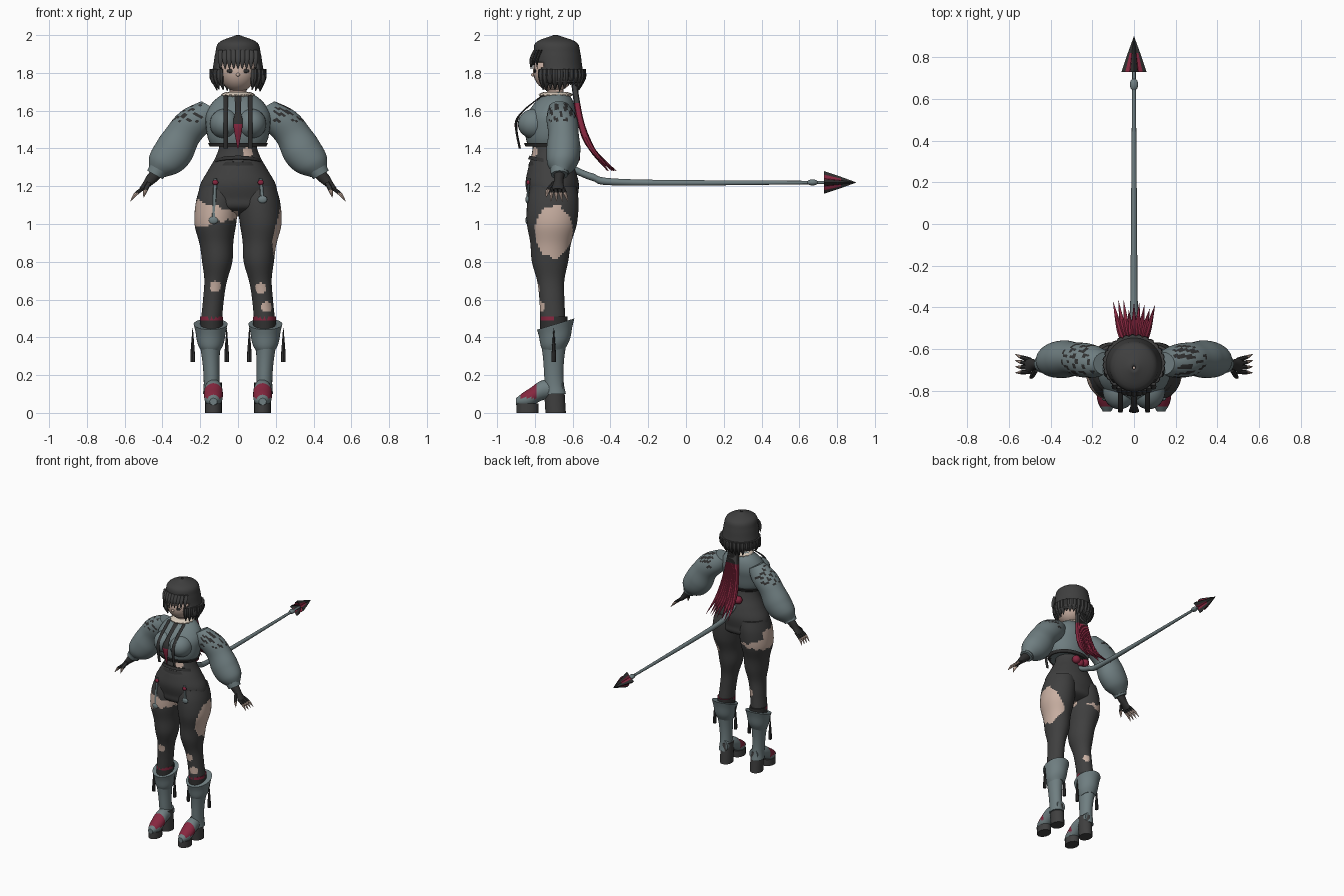
import bpy, bmesh, math, random
from mathutils import Vector, Matrix

cube = bpy.data.objects.get("Cube")
if cube:
    bpy.data.objects.remove(cube, do_unlink=True)
random.seed(4)
X, Y, Z = Vector((1, 0, 0)), Vector((0, 1, 0)), Vector((0, 0, 1))
arm_axis = Vector((.9, 0, .5))
body_y = -.7  # every part is placed relative to the standing axis of the body
tail_z = 1.22
made = []


def colour(name, red, green, blue):
    material = bpy.data.materials.new(name)
    material.use_nodes = True
    material.diffuse_color = (red, green, blue, 1)
    shader = material.node_tree.nodes["Principled BSDF"]
    shader.inputs["Base Color"].default_value = (red, green, blue, 1)
    return material


charcoal = colour("charcoal", .05, .05, .05)
trim = colour("dark trim", .03, .03, .03)
slate = colour("slate cloth", .16, .21, .22)
skin = colour("skin", .58, .43, .36)
crimson = colour("crimson", .24, .02, .05)
cream = colour("cream", .7, .6, .5)


def finish(name, bm, materials, rule):
    """Turn a bmesh into an object, colouring faces by a rule on their centre."""
    bmesh.ops.recalc_face_normals(bm, faces=bm.faces[:])
    if rule:
        for face in bm.faces:
            face.material_index = int(rule(face.calc_center_median()))
    mesh = bpy.data.meshes.new(name)
    bm.to_mesh(mesh)
    bm.free()
    for material in materials:
        mesh.materials.append(material)
    part = bpy.data.objects.new(name, mesh)
    part.location.y = body_y
    bpy.context.collection.objects.link(part)
    made.append(part)
    return part


def sample(rows, t):
    """Point on a smooth curve through evenly timed rows (numbers or vectors)."""
    last = len(rows) - 1
    if last == 0:
        return rows[0]
    i = min(int(t * last), last - 1)
    t = t * last - i
    a, b, c, d = (rows[max(0, min(last, i + k))] for k in (-1, 0, 1, 2))
    return b + t * ((c - a) + t * (2 * a - 5 * b + 4 * c - d + t * (3 * b - a - 3 * c + d))) / 2


def sweep(name, path, widths, *materials, flat=(1,), across=X, depth=Y, sides=16, rings=16,
          rule=None, mirror=1, star=(1,), keep=None, tilt=0):
    """Skin ellipses along a path; flat is the depth of each ellipse over its width."""
    bm = bmesh.new()
    path = [Vector(p) for p in path]
    loops = []
    for k in range(rings):
        t = k / (rings - 1)
        centre, width = sample(path, t), sample(widths, t)
        loop = []
        for i in range(sides):
            turn = math.tau * i / sides
            spoke = across * math.cos(turn) + depth * math.sin(turn) * sample(flat, t)
            spoke *= width * star[i % len(star)]
            spoke.z += tilt * spoke.y
            point = centre + spoke
            point.x *= mirror
            loop.append(bm.verts.new(point))
        loops.append(loop)
    for low, high in zip(loops, loops[1:]):
        for i in range(sides):
            bm.faces.new((low[i - 1], low[i], high[i], high[i - 1]))
    if keep:
        drop = [face for face in bm.faces if not keep(face.calc_center_median())]
        bmesh.ops.delete(bm, geom=drop, context='FACES')
    else:
        bm.faces.new(loops[0])
        bm.faces.new(loops[-1])
    return finish(name, bm, materials, rule)


def strand(name, path, width, *materials, **options):
    """A thin sweep that tapers to a point."""
    return sweep(name, path, (width, width, width / 9), *materials, sides=8, **options)


def ball(name, centre, size, material):
    bm = bmesh.new()
    place = Matrix.Translation(centre) @ Matrix.Diagonal((*size, 1))
    bmesh.ops.create_uvsphere(bm, u_segments=24, v_segments=16, radius=1, matrix=place)
    return finish(name, bm, [material], None)


small_tears = [Vector(p) for p in ((-.12, -.08, .67), (.12, -.08, .66), (.15, -.06, .56),
                                   (-.1, .06, .62), (.05, -.1, 1.38))]


def torn(centre):
    """True where the torn tights show skin."""
    x, y, z = centre
    if any((centre - tear).length < .03 for tear in small_tears):
        return True
    z += math.sin(70 * x + 90 * y) / 150
    if x < 0:
        top = 1.06 - .3 * x - (.06 if y > .05 else 0)
        return 1.03 + .2 * x < z < top
    return x > .12 and math.hypot(y / .1, (z - .96) / .14) < 1


def filigree(centre):
    x, y, z = centre
    return 1.54 < z < 1.64 and abs(x) > .19 and math.sin(y * 120) * math.sin(z * 150 + x * 40) > .2


def barb_panel(centre):
    small, large = sorted((abs(centre.x), abs(centre.z - tail_z)))
    return centre.y < 1.5 and small > large / 3


# Hips and belts
sweep("hips", [(0, 0, 1.04), (0, -.02, 1.45)], (.05, .21, .21, .2, .16, .12, .1, .11),
      charcoal, skin, flat=(.5, 1), sides=48, rings=48, rule=torn)
for tilt in (.1, -.2):
    sweep("belt", [(0, -.02, 1.32), (0, -.02, 1.34)], (.13, .12), trim,
          flat=(.9,), sides=32, rings=2, tilt=tilt)

# Jacket, collar and tie
sweep("jacket", [(0, -.03, 1.41), (0, -.02, 1.55), (0, .02, 1.7)], (.14, .16, .17, .17, .13, .06), slate,
      flat=(.75,), sides=32)
sweep("jacket_hem", [(0, -.03, 1.41), (0, -.03, 1.43)], (.15, .16), trim, flat=(.8,), sides=32, rings=2)
sweep("neck", [(0, .02, 1.6), (0, 0, 1.77)], (.05, .04), skin)
sweep("frill_collar", [(0, .01, 1.67), (0, .01, 1.7)], (.07, .09, .06), cream, sides=32, star=(1, .9))
chest_line = [Vector(p) for p in ((0, -.06, 1.68), (0, -.16, 1.6), (0, -.2, 1.53), (0, -.18, 1.4))]
sweep("tie", chest_line, (.02, .015, .025, .003), trim, crimson, flat=(.3,), sides=8,
      rule=lambda c: c.z < 1.53)

# Head, face and hair
ball("head", (0, 0, 1.81), (.1, .11, .11), skin)
ball("nose", (0, -.11, 1.79), (.01, .01, .01), skin)
hair = sweep("hair", [(0, .01, 2), (0, .03, 1.75)], (.01, .1, .12, .13, .14, .14), charcoal,
             flat=(1.1, .9), sides=48, rings=24,
             keep=lambda c: c.z > 1.86 or c.y > -.05 or abs(c.x) > .1)
hair.modifiers.new("thickness", 'SOLIDIFY').thickness = .015
for i in range(9):
    x = (i - 4) * .023
    y = .02 - math.sqrt(.02 - x * x)
    strand("fringe_lock", [(x, y + .02, 1.92), (x, y, 1.87), (x, y, 1.82)], .014, charcoal, flat=(.5,))
for i in range(22):
    turn = math.radians(13 * i - 50)
    x, y = .13 * math.cos(turn), .12 * math.sin(turn) + .03
    strand("hem_lock", [(x, y, 1.82), (x, y, 1.77), (x * .9, y * .9, random.uniform(1.7, 1.74))],
           .02, charcoal)

# Long ponytail fanning out to the tips
for i in range(9):
    fan = (i - 4) / 40
    reach = random.uniform(.28, .34)
    sweep("ponytail_strand", [(fan / 5, .1, 1.8), (fan / 2, .14, 1.55), (fan * .7, .2, 1.4), (fan, reach, 1.28)],
          (.012, .015, .015, .001), charcoal, crimson, flat=(1.2,), sides=8, rings=24,
          rule=lambda c: c.z < 1.64)

# Tail with bead, barbed tip and bow
sweep("tail", [(0, .07, 1.31), (0, .2, 1.25), (0, .4, tail_z), (0, 1.48, tail_z)],
      (.022, .02, .02, .015, .008), slate, depth=Z, rings=32)
ball("tail_bead", (0, 1.37, tail_z), (.02, .03, .016), slate)
sweep("tail_tip", [(0, y, tail_z) for y in (1.48, 1.43, 1.52, 1.6)], (.015, .06, .03, .001),
      trim, crimson, depth=Z, rings=4, star=(1, .75, .5, .75), rule=barb_panel)
ball("bow_knot", (0, .1, 1.34), (.03, .03, .03), crimson)

for side, tag in ((1, "left_"), (-1, "right_")):
    # Face, chest and bow
    ball(tag + "eye", (side * .04, -.1, 1.81), (.02, .006, .01), trim)
    ball(tag + "earring", (side * .13, -.02, 1.77), (.015, .015, .03), trim)
    ball(tag + "bust", (side * .07, -.1, 1.53), (.08, .09, .08), slate)
    ball(tag + "bow_lobe", (side * .04, .11, 1.35), (.03, .03, .03), crimson)
    sweep(tag + "jacket_strap", [p + X * .065 for p in chest_line], (.012,), trim,
          flat=(.5,), sides=8, mirror=side)

    # Puffed sleeve, cuff and gloved hand
    sweep(tag + "sleeve", [(.14, .03, 1.62), (.27, .05, 1.5), (.35, .05, 1.37), (.43, .04, 1.27)],
          (.06, .09, .09, .1, .09, .045), slate, trim, flat=(.9,), across=arm_axis,
          sides=40, rings=40, rule=filigree, mirror=side)
    sweep(tag + "cuff", [(.42, .03, 1.29), (.44, .03, 1.26)], (.05, .045), slate,
          across=arm_axis, rings=2, mirror=side)
    sweep(tag + "glove", [(.43, .03, 1.27), (.51, .02, 1.18)], (.03, .03, .02, .015), trim,
          flat=(1, 1, 2.5), across=arm_axis, mirror=side)
    for k in range(4):
        spread = .02 * k - .01
        strand(tag + "finger", [(.5, spread, 1.19), (.54, spread * 1.2, 1.16), (.57, spread * 1.5, 1.12)],
               .01, trim, skin, across=arm_axis, mirror=side, rule=lambda c: c.z < 1.165)
    strand(tag + "thumb", [(.47, 0, 1.22), (.49, -.03, 1.18), (.5, -.04, 1.14)], .012, trim, skin,
           across=arm_axis, mirror=side, rule=lambda c: c.z < 1.18)

    # Leg in torn tights, with garter
    sweep(tag + "leg", [(.15, 0, .4), (.13, -.01, .6), (.11, -.02, .8), (.12, -.01, 1), (.1, 0, 1.2)],
          (.05, .055, .055, .06, .08, .09, .11, .113, .1), charcoal, skin, flat=(1.2,),
          sides=56, rings=80, rule=torn, mirror=side)
    low = 1.02 if side < 0 else 1.13
    sweep(tag + "garter", [(.12, -.13, 1.24), (.13, -.14, low)], (.01,), slate, flat=(.6,),
          sides=8, mirror=side)
    ball(tag + "garter_clip", (side * .12, -.135, tail_z), (.016, .01, .014), crimson)
    ball(tag + "garter_end", (side * .13, -.14, low), (.025, .01, .02), slate)

    # Boot shaft, lining and flared cuff with straps
    sweep(tag + "boot_shaft", [(.14, .01, .1), (.14, 0, .2), (.15, 0, .4)], (.045, .042, .045, .06), slate,
          flat=(1.2,), sides=24, mirror=side)
    sweep(tag + "boot_lining", [(.14, 0, .44), (.14, 0, .51)], (.06,), trim, crimson, flat=(1.2,),
          rings=4, mirror=side, rule=lambda c: c.z > .48 and c.y < 0)
    sweep(tag + "boot_cuff", [(.145, .01, .33), (.145, .01, .47)], (.05, .07, .08, .09), slate,
          flat=(1.1,), sides=32, mirror=side, tilt=.3)
    for x in (.24, .06):
        strand(tag + "boot_strap", [(x, 0, .27), (x, 0, .31), (x, 0, .45)], .012, trim, mirror=side)

    # Foot with red toe cap, block heel and platform
    sweep(tag + "foot", [(.13, .05, .14), (.13, -.06, .12), (.13, -.13, .08), (.13, -.2, .06)],
          (.035, .045, .05, .045, .02), slate, crimson, flat=(1.2, .9), depth=Z, sides=24,
          mirror=side, rule=lambda c: c.z > .08 and -.18 < c.y < -.09)
    sweep(tag + "block_heel", [(.13, .01, 0), (.13, 0, .16)], (.045,), charcoal, flat=(1.2,),
          rings=2, mirror=side)
    sweep(tag + "platform_sole", [(.13, -.14, 0), (.13, -.14, .05)], (.045,), charcoal, flat=(1.3,),
          rings=2, mirror=side)

# Smooth shading with sharp edges kept
bpy.ops.object.select_all(action='DESELECT')
for part in made:
    part.select_set(True)
bpy.context.view_layer.objects.active = made[0]
bpy.ops.object.shade_smooth_by_angle(angle=math.radians(40))
